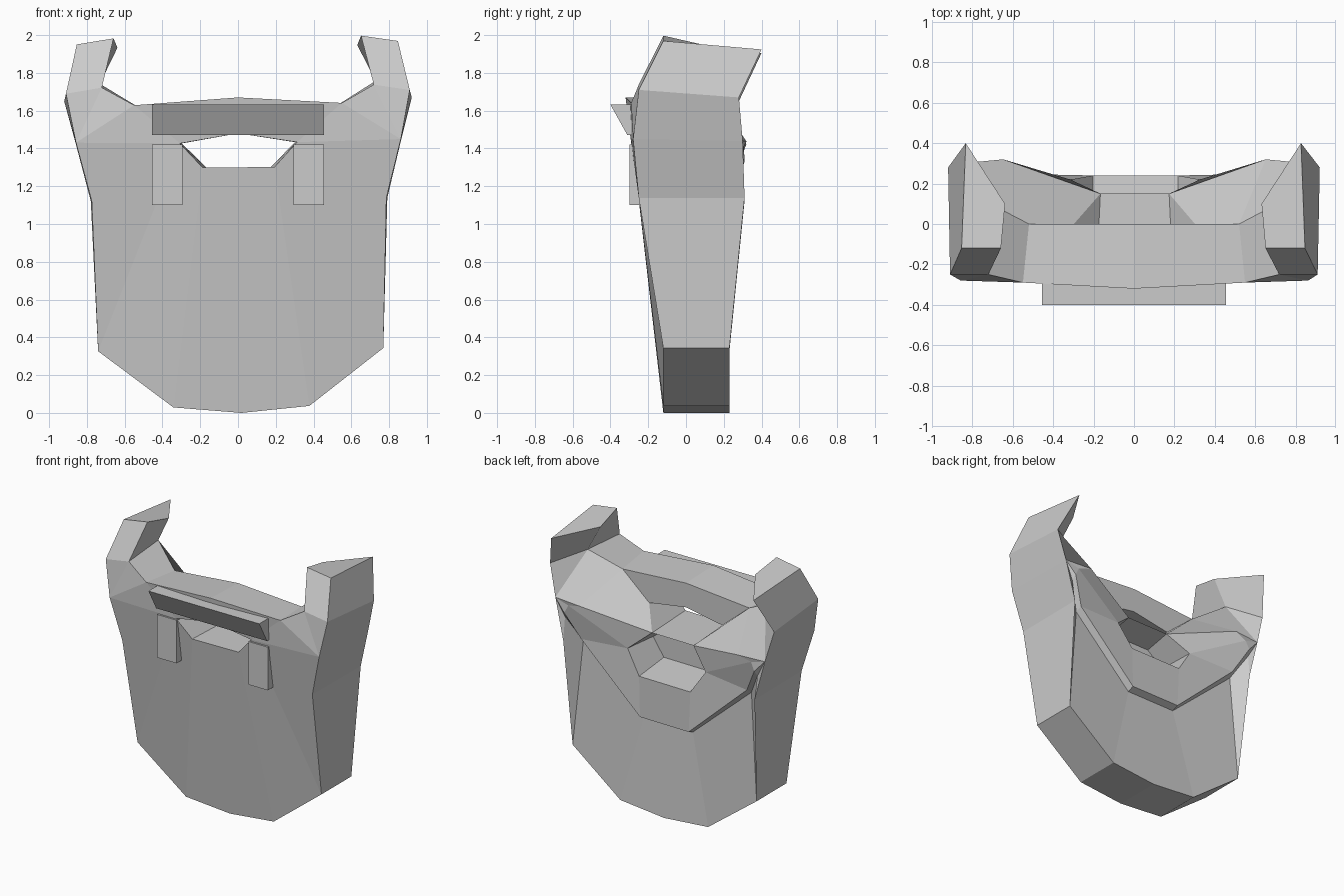
import bpy, bmesh

if "Cube" in bpy.data.objects:
    bpy.data.objects.remove(bpy.data.objects["Cube"])


def finish(name, bm, mirror=True):
    bmesh.ops.remove_doubles(bm, verts=bm.verts[:], dist=0.001)
    bmesh.ops.recalc_face_normals(bm, faces=bm.faces[:])
    me = bpy.data.meshes.new(name)
    bm.to_mesh(me)
    bm.free()
    ob = bpy.data.objects.new(name, me)
    bpy.context.collection.objects.link(ob)
    if mirror:
        mod = ob.modifiers.new("mirror", 'MIRROR')
        mod.use_clip = True
    return ob


def loft(name, rings, cap_end=False, cap_start=False, skip=(), mirror=True):
    """Join closed cross-sections with flat faces."""
    bm = bmesh.new()
    vs = [[bm.verts.new(p) for p in r] for r in rings]
    n = len(rings[0])
    for i in range(len(rings) - 1):
        for j in range(n):
            if (i, j) not in skip:
                k = (j + 1) % n
                bm.faces.new((vs[i][j], vs[i + 1][j], vs[i + 1][k], vs[i][k]))
    if cap_start:
        bm.faces.new(vs[0])
    if cap_end:
        bm.faces.new(vs[-1])
    return finish(name, bm, mirror)


# Torso: sections from the centre outward, each running front bottom, back bottom,
# lip, collar edge, recess rim, recess floor, recess ceiling, wing edge,
# shelf back, shelf front, front seam
shelf, ceiling, wing = (.17, .15, 1.30), (.17, -.05, 1.26), (.65, .32, 1.43)
near = [(.36, -.12, .033), (.36, .23, .033), (.20, .19, .68), (.20, .24, .70),
        (.21, .24, 1.0), (.21, -.05, 1.03), ceiling, shelf, shelf,
        (.19, -.27, 1.30), (.19, -.27, 1.30)]
mid = [(.755, -.12, .335), (.755, .23, .335), (.69, .21, 1.12), (.68, .25, 1.15),
       (.32, .22, 1.17), (.30, -.05, 1.16), ceiling, shelf, (.30, 0, 1.43),
       (.31, -.29, 1.43), (.31, -.29, 1.43)]
mid_closed = mid[:5] + [shelf] * 3 + mid[8:]
side = [(.78, -.25, 1.13), (.785, .31, 1.13), (.79, .285, 1.30), (.78, .31, 1.34),
        (.75, .305, 1.40), wing, wing, wing, (.52, 0, 1.62), (.55, -.29, 1.635),
        (.86, -.28, 1.44)]
f, b = (.86, -.28, 1.44), (.86, .30, 1.43)
inner_back, inner_front = (.73, .11, 1.75), (.72, -.25, 1.73)
shoulder = [f] + [b] * 7 + [inner_back, inner_front, f]
centre = [(0, y, z if z > .1 else 0) for x, y, z in near]
torso = loft("torso", [centre, near, mid, mid_closed, side, shoulder], skip={(3, 8)})

# Upright shoulder horns
horn = loft("shoulder_horn", [
    [f, b, inner_back, inner_front],
    [(.91, -.25, 1.70), (.92, .28, 1.66), inner_back, inner_front],
    [(.85, -.12, 1.96), (.83, .40, 1.915), (.635, .10, 1.94), (.655, -.12, 1.99)],
], cap_end=True)

# Bar over the opening
bar = loft("top_bar", [
    [(0, -.29, 1.48), (0, 0, 1.48), (0, 0, 1.66), (0, -.32, 1.67)],
    [mid[9], mid[8], side[8], side[9]],
])

# The main shell leans very slightly to one side
for part in (torso, horn, bar):
    part.rotation_euler.y = -.011
    part.location.x = .018

# Wedge-shaped front plate
wedge = [(-.40, 1.632), (-.27, 1.632), (-.27, 1.47), (-.31, 1.47)]
plate = loft("front_plate", [[(x, y, z) for y, z in wedge] for x in (-.455, .455)],
             cap_start=True, cap_end=True, mirror=False)

# Hanging front tabs
tab = [(-.30, 1.10), (-.30, 1.42), (-.22, 1.42), (-.22, 1.10)]
loft("front_tab", [[(x, y, z) for y, z in tab] for x in (.295, .455)],
     cap_start=True, cap_end=True)
